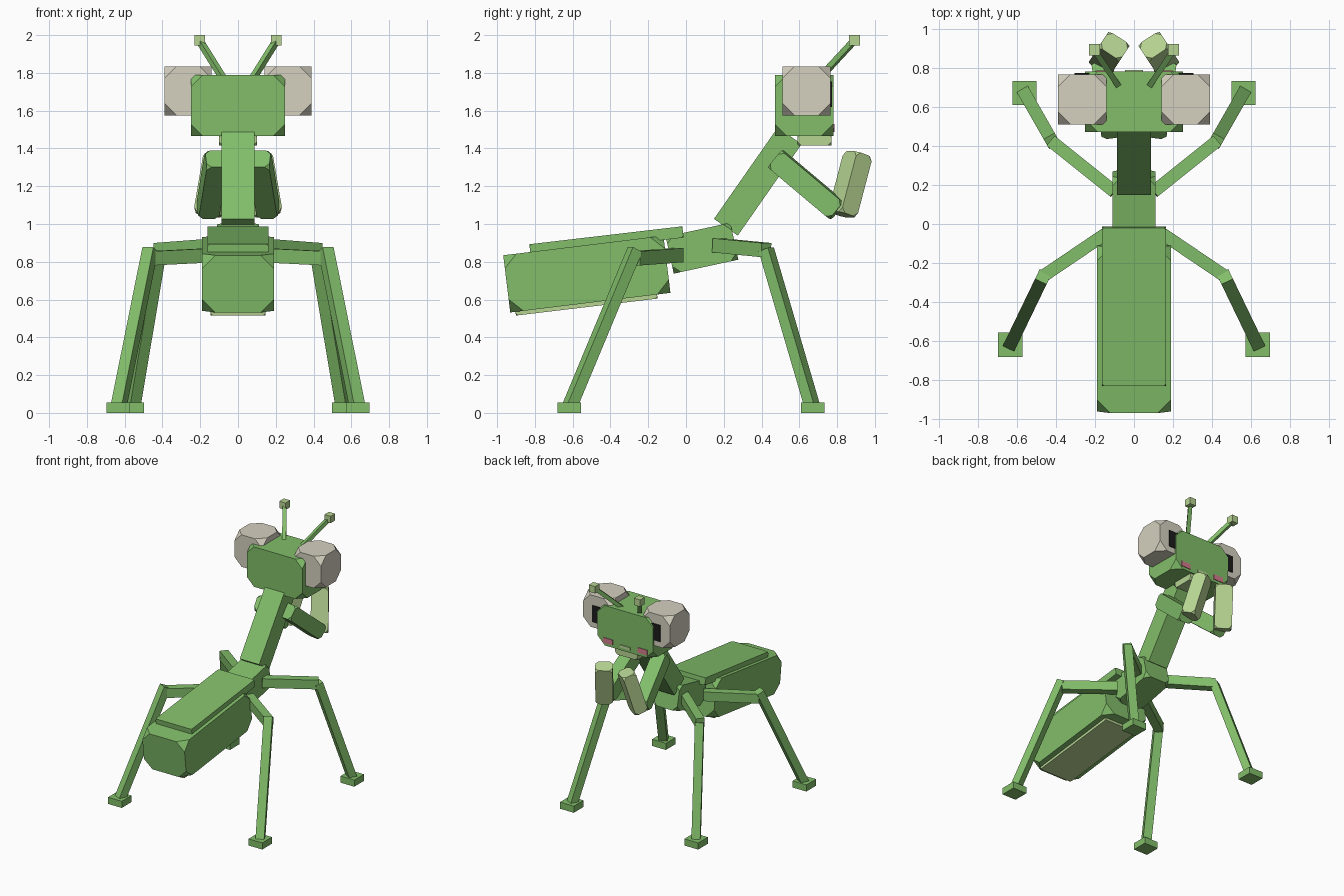
import bpy, bmesh
from mathutils import Vector, Matrix

if "Cube" in bpy.data.objects:
    bpy.data.objects.remove(bpy.data.objects["Cube"])


def material(name, rgb):
    m = bpy.data.materials.new(name)
    m.diffuse_color = (*rgb, 1)
    m.use_nodes = True
    m.node_tree.nodes["Principled BSDF"].inputs["Base Color"].default_value = m.diffuse_color
    return m


GREEN = material("leaf green", (0.223, 0.515, 0.144))
PALE = material("pale green", (0.47, 0.66, 0.29))
EYE = material("eye grey", (0.66, 0.63, 0.52))
BLACK = material("pupil black", (0.012, 0.012, 0.012))
PINK = material("cheek pink", (0.65, 0.2, 0.26))


def beam(name, p0, p1, width, height, mat=GREEN, cut=0.0):
    """Box running from p0 to p1, optionally with its eight corners cut off."""
    p0, p1 = Vector(p0), Vector(p1)
    axis = p1 - p0
    bm = bmesh.new()
    bmesh.ops.create_cube(bm, size=1)
    bmesh.ops.scale(bm, vec=(width, axis.length, height), verts=bm.verts)
    if cut:
        bmesh.ops.bevel(bm, geom=bm.verts[:], offset=cut, segments=1,
                        affect='VERTICES', clamp_overlap=True)
    rot = axis.to_track_quat('Y', 'Z').to_matrix().to_4x4()
    bmesh.ops.transform(bm, matrix=Matrix.Translation((p0 + p1) / 2) @ rot, verts=bm.verts)
    bmesh.ops.recalc_face_normals(bm, faces=bm.faces)
    mesh = bpy.data.meshes.new(name)
    bm.to_mesh(mesh)
    bm.free()
    mesh.materials.append(mat)
    ob = bpy.data.objects.new(name, mesh)
    bpy.context.collection.objects.link(ob)
    return ob


def block(name, lo, hi, mat=GREEN, cut=0.0):
    """Axis-aligned box between two opposite corners."""
    x, z = (lo[0] + hi[0]) / 2, (lo[2] + hi[2]) / 2
    return beam(name, (x, lo[1], z), (x, hi[1], z), hi[0] - lo[0], hi[2] - lo[2], mat, cut)


# Body
beam("abdomen", (0, -0.949, 0.683), (0, -0.101, 0.787), 0.38, 0.305, cut=0.07)
beam("wing_cover", (0, -0.826, 0.863), (0, -0.016, 0.958), 0.325, 0.06, cut=0.012)
beam("belly_plate", (0, -0.904, 0.545), (0, -0.154, 0.635), 0.29, 0.06, PALE, cut=0.012)
beam("thorax", (0, -0.086, 0.835), (0, 0.256, 0.909), 0.22, 0.2, cut=0.04)
beam("neck", (0, 0.211, 0.983), (0, 0.549, 1.467), 0.175, 0.154)

# Head and face, looking towards +y
block("head", (-0.25, 0.47, 1.465), (0.25, 0.78, 1.79), cut=0.065)
block("chin", (-0.1, 0.59, 1.415), (0.1, 0.77, 1.48), PALE, cut=0.02)
block("mouth", (-0.045, 0.778, 1.487), (0.045, 0.787, 1.51), PALE)

for side, s in (("right", 1), ("left", -1)):
    def limb(name, p0, p1, *args, **kw):
        return beam(f"{side}_{name}", (s * p0[0], *p0[1:]), (s * p1[0], *p1[1:]), *args, **kw)

    # Eyes, cheeks and antennae
    limb("eye", (0.265, 0.51, 1.705), (0.265, 0.766, 1.705), 0.25, 0.26, EYE, cut=0.065)
    limb("pupil", (0.25, 0.764, 1.688), (0.25, 0.773, 1.688), 0.11, 0.135, BLACK)
    limb("cheek", (0.155, 0.778, 1.508), (0.155, 0.785, 1.508), 0.085, 0.042, PINK)
    limb("antenna", (0.075, 0.7, 1.765), (0.203, 0.89, 1.97), 0.03, 0.03)
    limb("antenna_tip", (0.203, 0.862, 1.972), (0.203, 0.92, 1.972), 0.056, 0.056, PALE)

    # Folded grasping arms
    limb("upper_arm", (0.115, 0.475, 1.345), (0.16, 0.802, 1.07), 0.11, 0.115, cut=0.025)
    limb("forearm", (0.155, 0.828, 1.05), (0.1, 0.912, 1.37), 0.13, 0.103, PALE, cut=0.025)

    # Walking legs: thigh, shin, foot
    for leg, hip, knee, foot in (
            ("front", (0.1, 0.165, 0.887), (0.425, 0.425, 0.862), (0.56, 0.67)),
            ("hind", (0.13, -0.04, 0.835), (0.47, -0.27, 0.818), (0.633, -0.618))):
        limb(leg + "_thigh", hip, knee, 0.065, 0.075)
        limb(leg + "_shin", (knee[0] - 0.005, knee[1], 0.865), (*foot, 0.03), 0.065, 0.06)
        limb(leg + "_foot", (foot[0], foot[1] - 0.062, 0.027),
             (foot[0], foot[1] + 0.062, 0.027), 0.124, 0.054)
